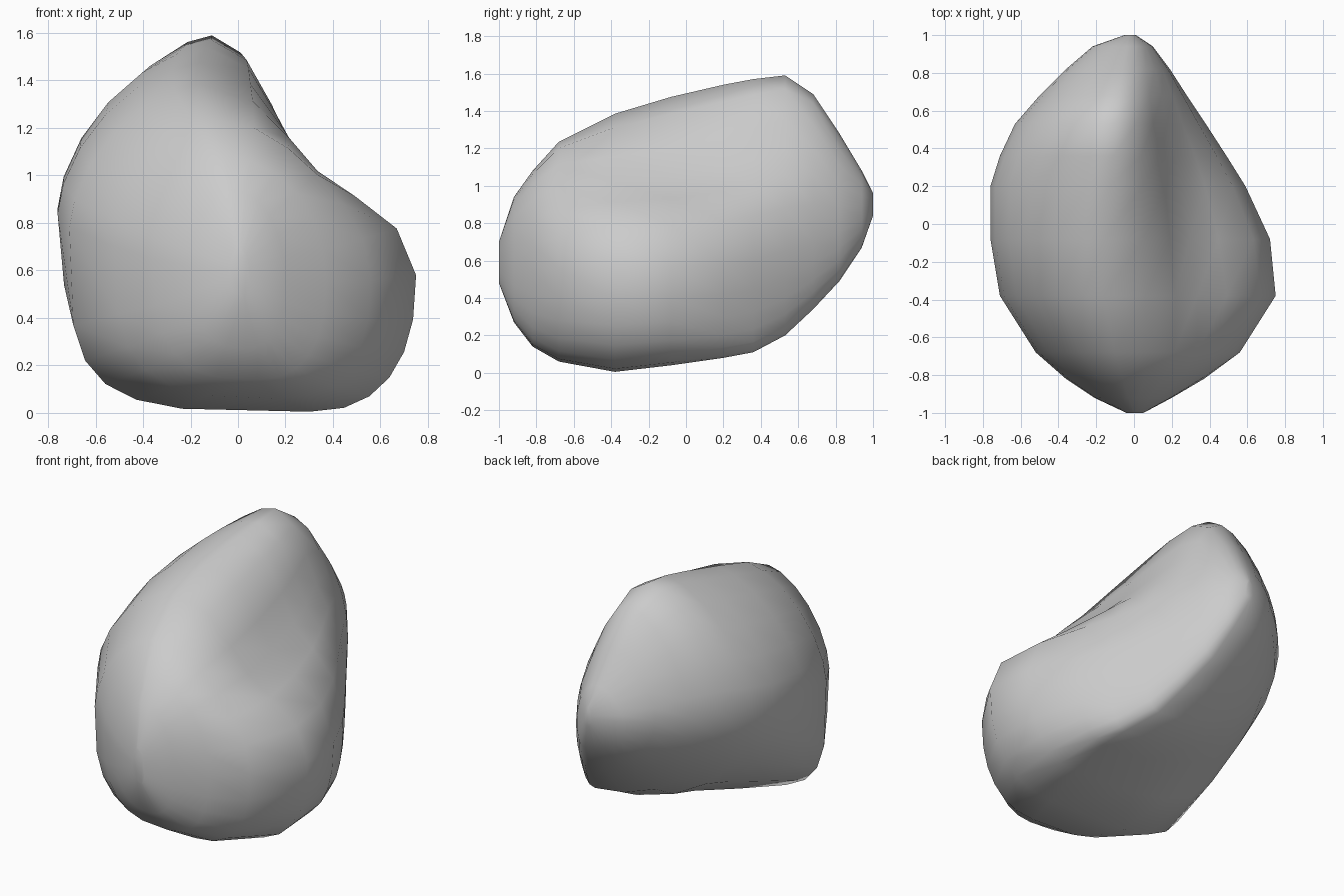
import bpy, bmesh, math

if "Cube" in bpy.data.objects:
    bpy.data.objects.remove(bpy.data.objects["Cube"])

# Cross-sections from front to back: y, left x z, top x z, right x z, foot x z,
# depth of the hollow on the upper right, lower-left exponent
SECTIONS = [
    (-1.00, -.04, .60, .00, .70, .05, .58, .02, .48, 0, 1.0),
    (-.92, -.21, .62, -.03, .94, .20, .56, .03, .27, 0, .8),
    (-.82, -.36, .65, -.06, 1.08, .37, .55, .08, .14, 0, .7),
    (-.68, -.52, .70, -.10, 1.235, .56, .56, .18, .06, .07, .6),
    (-.38, -.71, .78, -.16, 1.385, .75, .58, .30, .005, .23, .47),
    (-.08, -.76, .84, -.16, 1.475, .72, .57, .36, .04, .27, .72),
    (.20, -.76, .86, -.13, 1.54, .59, .58, .40, .08, .25, .95),
    (.36, -.71, .88, -.11, 1.57, .49, .60, .37, .11, .22, 1.0),
    (.53, -.63, .90, -.11, 1.59, .38, .65, .26, .20, .18, 1.1),
    (.68, -.50, .90, -.08, 1.49, .28, .70, .18, .34, .11, 1.1),
    (.82, -.36, .90, -.06, 1.28, .19, .75, .10, .49, .04, 1.1),
    (.94, -.22, .90, -.04, 1.08, .10, .82, .04, .67, 0, 1.0),
    (1.00, -.05, .90, -.02, .96, .01, .88, -.02, .84, 0, 1.0),
]
STEPS = 6


def quarter(side, pole, p, to_pole, dent=0):
    """Superelliptic quarter between a side point and a top/foot point."""
    pts = []
    for i in range(STEPS):
        t = i / STEPS if to_pole else 1 - i / STEPS
        a = t * math.pi / 2
        k = 1 - dent * math.sin(2 * a) ** 2
        c, s = k * abs(math.cos(a)) ** p, k * abs(math.sin(a)) ** p
        pts.append((pole[0] + (side[0] - pole[0]) * c,
                    side[1] + (pole[1] - side[1]) * s))
    return pts


# Loft the boulder through its sections
bm = bmesh.new()
rings = []
for y, lx, lz, tx, tz, rx, rz, bx, bz, dent, p_ll in SECTIONS:
    left, top, right, foot = (lx, lz), (tx, tz), (rx, rz), (bx, bz)
    outline = (quarter(left, top, 1.2, True) + quarter(right, top, 1, False, dent)
               + quarter(right, foot, .83, True) + quarter(left, foot, p_ll, False))
    rings.append([bm.verts.new((x, y, z)) for x, z in outline])

n = 4 * STEPS
for a, b in zip(rings, rings[1:]):
    for i in range(n):
        j = (i + 1) % n
        bm.faces.new((a[i], a[j], b[j], b[i]))
bm.faces.new(rings[0])
bm.faces.new(rings[-1][::-1])
bmesh.ops.recalc_face_normals(bm, faces=bm.faces)

# Smooth-shaded stone
mesh = bpy.data.meshes.new("boulder")
bm.to_mesh(mesh)
bm.free()
mesh.shade_smooth()
boulder = bpy.data.objects.new("boulder", mesh)
bpy.context.collection.objects.link(boulder)
